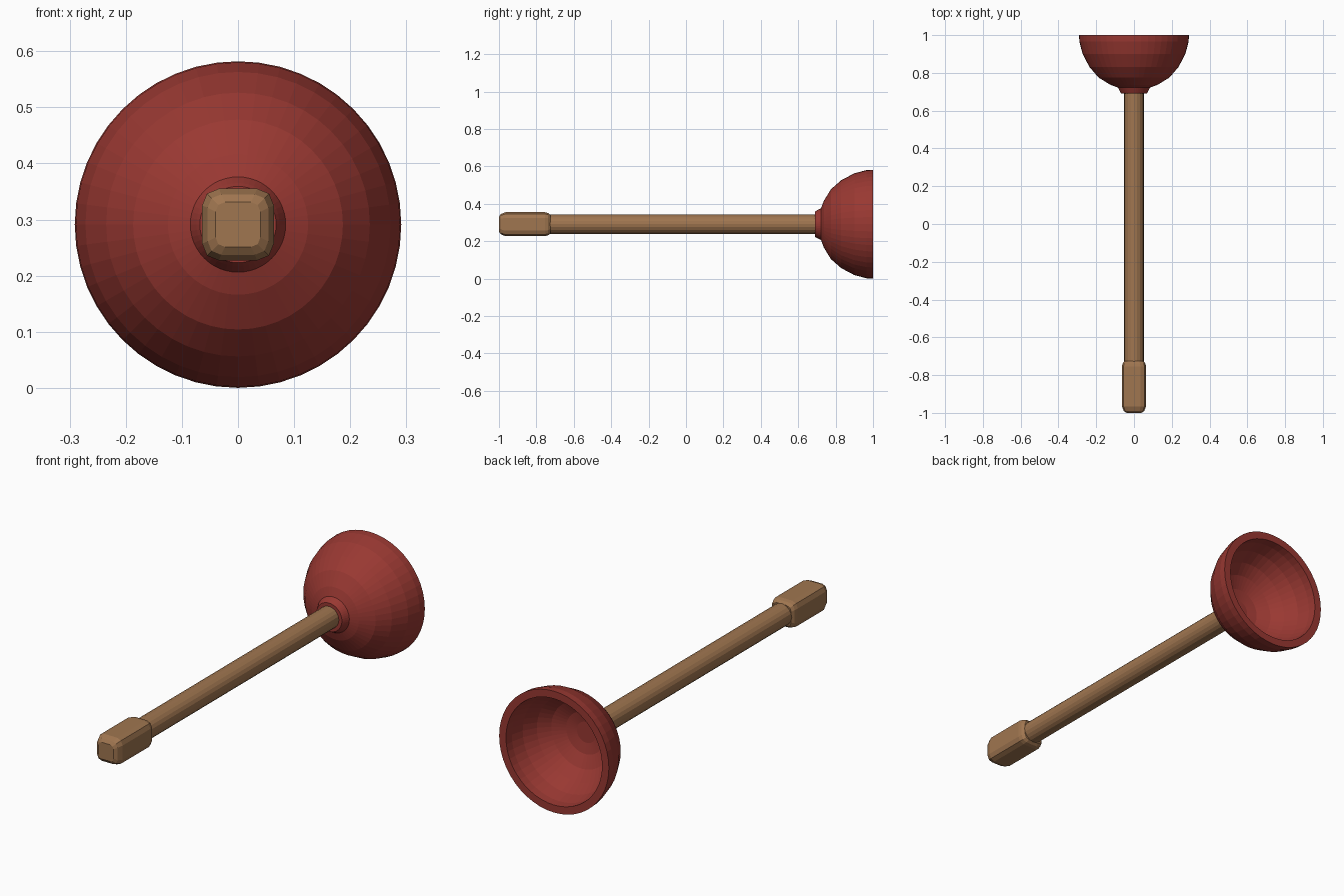
import bpy, bmesh, math

cube = bpy.data.objects.get("Cube")
if cube:
    bpy.data.objects.remove(cube, do_unlink=True)

AXIS_Z = 0.291


def material(name, colour):
    m = bpy.data.materials.new(name)
    m.use_nodes = True
    m.diffuse_color = (*colour, 1)
    m.node_tree.nodes["Principled BSDF"].inputs["Base Color"].default_value = (*colour, 1)
    return m


def circle(radius, sides):
    return [(radius * math.cos(2 * math.pi * i / sides),
             radius * math.sin(2 * math.pi * i / sides)) for i in range(sides)]


def rounded_square(half, corner, steps=2):
    """Square outline whose corners are arcs of the given radius."""
    points = []
    for quarter in range(4):
        mid = math.pi / 4 + quarter * math.pi / 2
        cx = math.copysign(half - corner, math.cos(mid))
        cz = math.copysign(half - corner, math.sin(mid))
        for s in range(steps + 1):
            a = quarter * math.pi / 2 + s * math.pi / 2 / steps
            points.append((cx + corner * math.cos(a), cz + corner * math.sin(a)))
    return points


def loft(name, sections, mat, smooth_angle=None):
    """Skin a row of (y, outline) sections along y and cap both ends."""
    bm = bmesh.new()
    rings = [[bm.verts.new((x, y, AXIS_Z + z)) for x, z in outline]
             for y, outline in sections]
    n = len(rings[0])
    for a, b in zip(rings, rings[1:]):
        for i in range(n):
            j = (i + 1) % n
            bm.faces.new((a[i], a[j], b[j], b[i]))
    bm.faces.new(rings[0])
    bm.faces.new(rings[-1])
    bmesh.ops.recalc_face_normals(bm, faces=bm.faces)
    mesh = bpy.data.meshes.new(name)
    bm.to_mesh(mesh)
    bm.free()
    mesh.materials.append(mat)
    obj = bpy.data.objects.new(name, mesh)
    bpy.context.collection.objects.link(obj)
    if smooth_angle:
        bpy.ops.object.select_all(action='DESELECT')
        obj.select_set(True)
        bpy.context.view_layer.objects.active = obj
        bpy.ops.object.shade_smooth_by_angle(angle=math.radians(smooth_angle))
    return obj


wood = material("wood", (0.35, 0.18, 0.08))
rubber = material("red rubber", (0.32, 0.04, 0.032))

# Rubber cup: collar, stepped dome, flat rim and hollow inside
cup_profile = [
    (0.69, 0.068), (0.7, 0.074), (0.722, 0.085), (0.737, 0.125), (0.775, 0.187),
    (0.83, 0.235), (0.9, 0.272), (0.965, 0.289), (1.0, 0.291),
    (1.0, 0.255), (0.96, 0.252), (0.9, 0.236), (0.84, 0.203),
    (0.795, 0.158), (0.765, 0.1), (0.755, 0.05),
]
loft("rubber_cup", [(y, circle(r, 48)) for y, r in cup_profile], rubber)

# Long round handle
loft("handle", [(y, circle(0.052, 20)) for y in (-0.75, 0.72)], wood)

# Rounded square grip, tapering at both ends
grip_profile = [(-1.0, 0.04, 0.017), (-0.99, 0.054, 0.024), (-0.965, 0.064, 0.03),
                (-0.755, 0.064, 0.03), (-0.738, 0.06, 0.028), (-0.725, 0.05, 0.024)]
loft("grip", [(y, rounded_square(h, c)) for y, h, c in grip_profile], wood)
